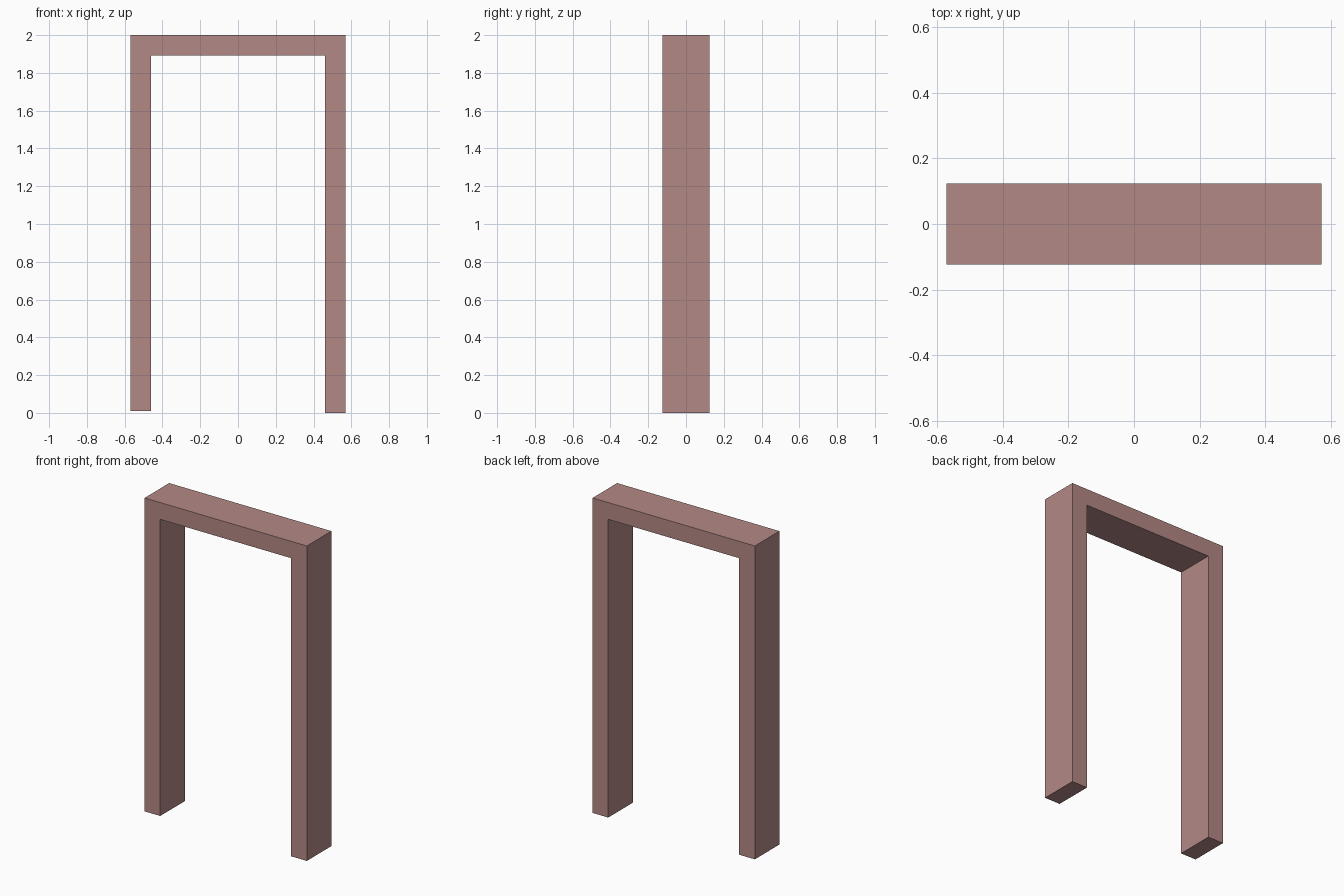
import bpy, bmesh
from mathutils import Vector

if "Cube" in bpy.data.objects:
    bpy.data.objects.remove(bpy.data.objects["Cube"])

WIDTH, INNER, DEPTH = 0.57, 0.46, 0.1235
TOP, LINTEL = 2.0, 1.893

# Doorway outline in the XZ plane (left foot sits slightly higher)
outline = [(-WIDTH, 0.01), (-INNER, 0.01), (-INNER, LINTEL), (INNER, LINTEL),
           (INNER, 0), (WIDTH, 0), (WIDTH, TOP), (-WIDTH, TOP)]

# Extrude the outline through the depth of the frame
bm = bmesh.new()
face = bm.faces.new([bm.verts.new((x, -DEPTH, z)) for x, z in outline])
ext = bmesh.ops.extrude_face_region(bm, geom=[face], use_keep_orig=True)
bmesh.ops.translate(bm, vec=Vector((0, 2 * DEPTH, 0)),
                    verts=[g for g in ext["geom"] if isinstance(g, bmesh.types.BMVert)])
bmesh.ops.recalc_face_normals(bm, faces=bm.faces)
mesh = bpy.data.meshes.new("door_frame")
bm.to_mesh(mesh)
bm.free()

frame = bpy.data.objects.new("door_frame", mesh)
bpy.context.collection.objects.link(frame)

# Dusty rose colour
mat = bpy.data.materials.new("dusty_rose")
mat.diffuse_color = (0.45, 0.25, 0.24, 1)
mat.use_nodes = True
mat.node_tree.nodes["Principled BSDF"].inputs["Base Color"].default_value = mat.diffuse_color
mesh.materials.append(mat)
